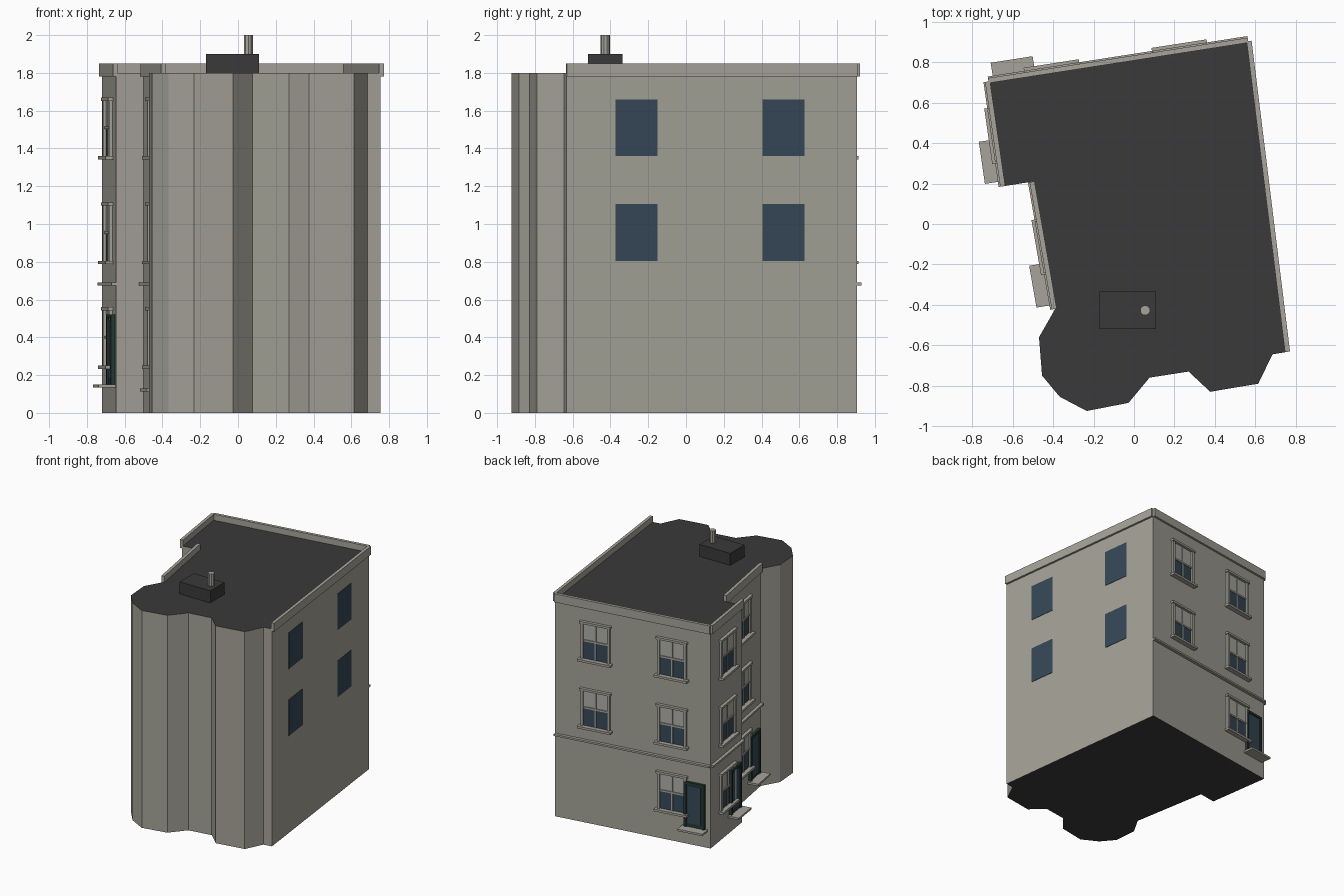
import bpy, bmesh
from mathutils import Vector

if "Cube" in bpy.data.objects:
    bpy.data.objects.remove(bpy.data.objects["Cube"])


def material(name, r, g, b):
    m = bpy.data.materials.new(name)
    m.diffuse_color = (r, g, b, 1)
    m.use_nodes = True
    m.node_tree.nodes["Principled BSDF"].inputs["Base Color"].default_value = m.diffuse_color
    return m


STONE = material("stone", 0.37, 0.36, 0.31)
TRIM = material("trim_stone", 0.38, 0.37, 0.32)
ROOF = material("roof_dark", 0.042, 0.042, 0.042)
GLASS = material("glass_blue", 0.036, 0.065, 0.095)
BLIND = material("blind_grey", 0.42, 0.42, 0.39)
DOOR = material("door_green", 0.018, 0.042, 0.032)


def finish(name, bm, *mats):
    bmesh.ops.recalc_face_normals(bm, faces=bm.faces)
    me = bpy.data.meshes.new(name)
    bm.to_mesh(me)
    bm.free()
    for m in mats:
        me.materials.append(m)
    ob = bpy.data.objects.new(name, me)
    bpy.context.collection.objects.link(ob)
    return ob


class Wall:
    """Straight wall from a to b; outward side is left of the direction."""
    def __init__(self, name, a, b):
        self.name, self.a = name, Vector(a)
        d = Vector(b) - self.a
        self.length = d.length
        self.u = d.normalized()
        self.n = Vector((-self.u.y, self.u.x))

    def boxes(self, name, mat, items):
        # each item: t0, t1 along wall, d0, d1 outward, z0, z1
        bm = bmesh.new()
        for t0, t1, d0, d1, z0, z1 in items:
            rings = []
            for z in (z0, z1):
                ring = []
                for t, d in ((t0, d0), (t1, d0), (t1, d1), (t0, d1)):
                    p = self.a + self.u * t + self.n * d
                    ring.append(bm.verts.new((p.x, p.y, z)))
                rings.append(ring)
            lo, hi = rings
            bm.faces.new(lo)
            bm.faces.new(hi)
            for i in range(4):
                j = (i + 1) % 4
                bm.faces.new((lo[i], lo[j], hi[j], hi[i]))
        finish(self.name + "_" + name, bm, mat)


# Building body: footprint extruded, dark roof and underside
outline = [(0.565, 0.905), (-0.72, 0.705), (-0.645, 0.187), (-0.50, 0.21),
           (-0.39, -0.42), (-0.47, -0.56), (-0.455, -0.75), (-0.367, -0.855),
           (-0.234, -0.925), (-0.027, -0.885), (0.077, -0.76), (0.27, -0.73),
           (0.377, -0.83), (0.615, -0.79), (0.685, -0.645), (0.755, -0.633)]
bm = bmesh.new()
base = bm.faces.new([bm.verts.new((x, y, 0)) for x, y in outline])
ext = bmesh.ops.extrude_face_region(bm, geom=[base], use_keep_orig=True)
for v in ext["geom"]:
    if isinstance(v, bmesh.types.BMVert):
        v.co.z = 1.8
bm.normal_update()
for f in bm.faces:
    f.material_index = 1 if abs(f.normal.z) > 0.5 else 0
finish("building_body", bm, STONE, ROOF)

back = Wall("back", outline[1], outline[0])
side = Wall("left_rear", outline[2], outline[1])
inner = Wall("left_front", outline[4], outline[3])
right = Wall("right", outline[0], outline[15])

# Parapets along the straight walls
for w in (back, side, inner, right):
    w.boxes("parapet", TRIM, [(0, w.length, -0.008, 0.017, 1.78, 1.85)])

# String courses above the ground floor
for w in (back, side, inner):
    w.boxes("string_course", TRIM, [(0, w.length, -0.005, 0.025, 0.675, 0.69)])

FLOORS = (0.25, 0.805, 1.36)
HW, H = 0.11, 0.30


def windows(w, spots):
    glass, blind, frame = [], [], []
    for c, z in spots:
        l, r, m, top = c - HW, c + HW, z + H / 2, z + H
        glass.append((l, r, -0.004, 0.004, z, m))
        blind.append((l, r, -0.004, 0.004, m, top))
        frame += [(l - 0.028, r + 0.028, -0.005, 0.04, z - 0.018, z),      # sill
                  (l - 0.02, r + 0.02, -0.005, 0.025, top - 0.008, top + 0.01),
                  (l - 0.012, l + 0.01, -0.005, 0.018, z, top),            # jambs
                  (r - 0.01, r + 0.012, -0.005, 0.018, z, top),
                  (c - 0.006, c + 0.006, -0.005, 0.009, z, top),           # mullion
                  (l, r, -0.005, 0.011, m - 0.007, m + 0.007)]             # mid rail
    w.boxes("window_glass", GLASS, glass)
    w.boxes("window_blinds", BLIND, blind)
    w.boxes("window_frames", TRIM, frame)


windows(back, [(0.32, z) for z in FLOORS] + [(0.96, z) for z in FLOORS[1:]])
windows(side, [(0.255, z) for z in FLOORS])
windows(inner, [(0.315, z) for z in FLOORS])

# Plain flush windows on the right wall
right.boxes("window_plates", GLASS,
            [(c - 0.112, c + 0.112, -0.003, 0.003, z, z + H)
             for c in (0.393, 1.175) for z in FLOORS[1:]])

# Doors with raised borders, glazed panel and doorstep
for w, c, z in ((back, 0.13, 0.15), (side, 0.13, 0.15), (inner, 0.127, 0.13)):
    l, r, top = c - 0.085, c + 0.085, z + 0.37
    w.boxes("door", DOOR, [(l, r, -0.005, 0.014, z, top),
                           (l, l + 0.018, 0.01, 0.022, z, top),
                           (r - 0.018, r, 0.01, 0.022, z, top),
                           (l, r, 0.01, 0.022, top - 0.018, top)])
    w.boxes("door_panel", GLASS,
            [(l + 0.03, r - 0.03, 0.012, 0.017, z + 0.03, top - 0.03)])
    w.boxes("doorstep", TRIM, [(c - 0.105, c + 0.105, -0.005, 0.09, z - 0.016, z)])

# Rooftop box
bm = bmesh.new()
bmesh.ops.create_cube(bm, size=1)
for v in bm.verts:
    v.co = Vector((-0.03 + v.co.x * 0.28, -0.4275 + v.co.y * 0.185, 1.845 + v.co.z * 0.11))
finish("roof_box", bm, ROOF)

# Vent pipe
bm = bmesh.new()
bmesh.ops.create_cone(bm, cap_ends=True, segments=10, radius1=0.025, radius2=0.025, depth=0.11)
bmesh.ops.translate(bm, verts=bm.verts, vec=(0.055, -0.427, 1.945))
finish("vent_pipe", bm, TRIM)
